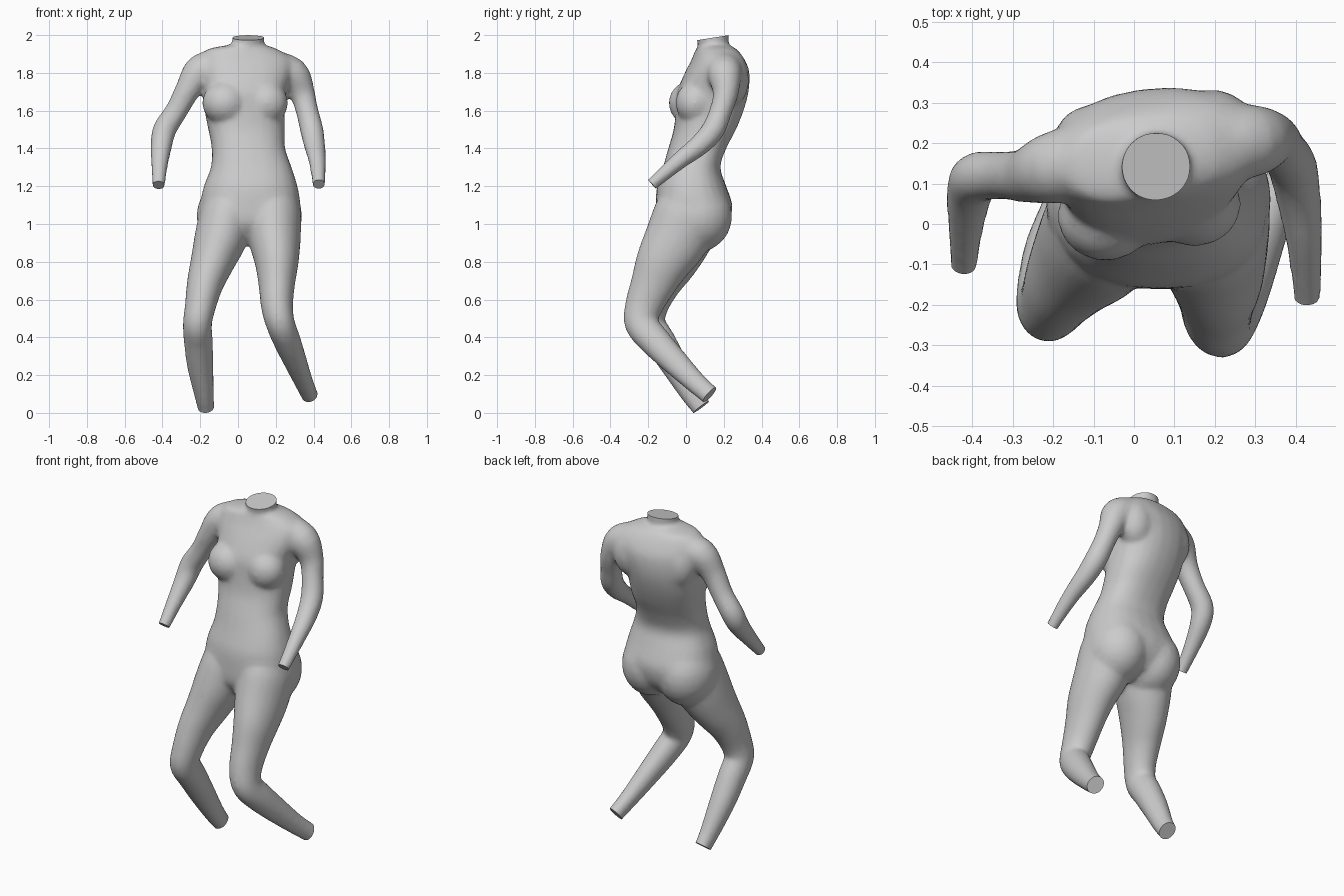
import bpy
import bmesh
import math
from mathutils import Matrix, Vector

cube = bpy.data.objects.get("Cube")
if cube:
    bpy.data.objects.remove(cube, do_unlink=True)

SIDES = 24
STEPS = 4
SPARE = 0.04  # extra length beyond each cut end


def spline(rows):
    """Smoothly interpolate rows of numbers (Catmull-Rom)."""
    rows = [Vector(r) for r in rows]
    last = len(rows) - 1
    out = []
    for i in range(last):
        a, b, c, d = rows[max(i - 1, 0)], rows[i], rows[i + 1], rows[min(i + 2, last)]
        for s in range(STEPS):
            t = s / STEPS
            out.append(0.5 * (2 * b + (c - a) * t + (2 * a - 5 * b + 4 * c - d) * t * t
                              + (3 * b - a - 3 * c + d) * t ** 3))
    return out + [rows[last]]


def skin(bm, rings, along):
    """Bridge the rings into a closed tube; return its cut end and direction."""
    end = sum(rings[-1], Vector()) / SIDES
    rings.append([p + along * SPARE for p in rings[-1]])
    loops = [[bm.verts.new(p) for p in ring] for ring in rings]
    faces = [bm.faces.new(loops[0]), bm.faces.new(loops[-1])]
    for low, high in zip(loops, loops[1:]):
        for i in range(SIDES):
            j = (i + 1) % SIDES
            faces.append(bm.faces.new((low[i], low[j], high[j], high[i])))
    bmesh.ops.recalc_face_normals(bm, faces=faces)
    return end, along


def circle(power=1):
    for i in range(SIDES):
        angle = math.tau * i / SIDES
        yield [math.copysign(abs(v) ** power, v) for v in (math.cos(angle), math.sin(angle))]


def trunk(bm, rows):
    """Level, slightly boxy rings: height, centre x, centre y, half width, half depth."""
    rings = []
    for z, cx, cy, rx, ry in spline(rows):
        yaw = Matrix.Rotation(math.radians(8) * min(max((z - 1.2) / 0.3, 0), 1), 3, "Z")
        power = 0.85 if z < 1.93 else 1
        rings.append([Vector((cx, cy, z)) + yaw @ Vector((rx * c, ry * s, 0))
                      for c, s in circle(power)])
    return skin(bm, rings, Vector((0, 0, 1)))


def limb(bm, rows):
    """Rings square to a path: x, y, z, half width, half depth."""
    pts = spline([r if len(r) == 5 else r + r[-1:] for r in rows])
    rings = []
    for i, p in enumerate(pts):
        centre = Vector(p[:3])
        along = (Vector(pts[min(i + 1, len(pts) - 1)][:3])
                 - Vector(pts[max(i - 1, 0)][:3])).normalized()
        depth = Vector((0, 1, 0))
        depth = (depth - depth.dot(along) * along).normalized()
        width = depth.cross(along)
        rings.append([centre + width * p[3] * c + depth * p[4] * s for c, s in circle()])
    return skin(bm, rings, along)


def mound(bm, centre, radii):
    bmesh.ops.create_uvsphere(bm, u_segments=SIDES, v_segments=12, radius=1,
                              matrix=Matrix.Translation(centre) @ Matrix.Diagonal((*radii, 1)))


def cut_flat(bm, end, along):
    """Trim the spare length off one end and cap it."""
    faces = [f for f in bm.faces if (f.calc_center_median() - end).length < 0.14
             and abs((f.calc_center_median() - end).dot(along)) < SPARE * 1.5]
    geom = faces + list({e for f in faces for e in f.edges} | {v for f in faces for v in f.verts})
    bmesh.ops.bisect_plane(bm, geom=geom, plane_co=end, plane_no=along, clear_outer=True)
    bmesh.ops.holes_fill(bm, edges=[e for e in bm.edges if e.is_boundary], sides=0)


bm = bmesh.new()
ends = []

# Torso from pelvis to cut neck
neck, up = trunk(bm, [
    (0.92, 0.05, 0.03, 0.13, 0.13),
    (1.0, 0.058, 0.035, 0.25, 0.19),
    (1.1, 0.065, 0.042, 0.265, 0.203),
    (1.2, 0.067, 0.03, 0.248, 0.183),
    (1.3, 0.07, 0.03, 0.214, 0.152),
    (1.4, 0.055, 0.06, 0.195, 0.153),
    (1.5, 0.045, 0.1, 0.203, 0.163),
    (1.6, 0.035, 0.125, 0.212, 0.178),
    (1.7, 0.035, 0.142, 0.222, 0.187),
    (1.8, 0.045, 0.165, 0.247, 0.167),
    (1.87, 0.045, 0.17, 0.247, 0.135),
    (1.925, 0.025, 0.16, 0.185, 0.105),
    (1.95, 0.05, 0.145, 0.09, 0.082),
    (1.985, 0.055, 0.14, 0.087, 0.087),
])
ends.append((neck, (up - Vector((0, 0.16, 0))).normalized()))

# Chest, shoulder blades and seat
mound(bm, (-0.07, 0.02, 1.64), (0.12, 0.112, 0.115))
mound(bm, (0.15, 0.05, 1.64), (0.115, 0.106, 0.115))
mound(bm, (-0.1, 0.2, 1.75), (0.1, 0.095, 0.14))
mound(bm, (0.19, 0.235, 1.76), (0.11, 0.098, 0.14))
for x in (-0.055, 0.175):
    mound(bm, (x, 0.06, 1.04), (0.165, 0.185, 0.19))

# Right arm
ends.append(limb(bm, [
    (-0.08, 0.17, 1.835, 0.09),
    (-0.195, 0.14, 1.81, 0.09),
    (-0.265, 0.12, 1.71, 0.068),
    (-0.325, 0.12, 1.6, 0.06),
    (-0.388, 0.115, 1.5, 0.063),
    (-0.405, 0.08, 1.42, 0.058),
    (-0.415, 0, 1.32, 0.046),
    (-0.42, -0.1, 1.205, 0.034),
]))

# Left arm
ends.append(limb(bm, [
    (0.17, 0.2, 1.825, 0.095),
    (0.285, 0.205, 1.79, 0.092),
    (0.34, 0.21, 1.69, 0.068),
    (0.365, 0.185, 1.6, 0.06),
    (0.39, 0.145, 1.5, 0.062),
    (0.405, 0.075, 1.42, 0.057),
    (0.42, -0.04, 1.33, 0.046),
    (0.428, -0.18, 1.21, 0.034),
]))

# Right leg
ends.append(limb(bm, [
    (-0.02, 0.04, 1.2, 0.09, 0.1),
    (-0.05, 0.02, 1.08, 0.14, 0.175),
    (-0.09, -0.03, 0.93, 0.14, 0.172),
    (-0.135, -0.085, 0.8, 0.117, 0.147),
    (-0.175, -0.145, 0.68, 0.097, 0.116),
    (-0.2, -0.19, 0.56, 0.082, 0.095),
    (-0.215, -0.198, 0.47, 0.077, 0.09),
    (-0.21, -0.14, 0.38, 0.077, 0.084),
    (-0.2, -0.06, 0.25, 0.07, 0.074),
    (-0.18, 0.03, 0.1, 0.053, 0.06),
    (-0.17, 0.08, 0.03, 0.045, 0.054),
]))

# Left leg
ends.append(limb(bm, [
    (0.15, 0.04, 1.2, 0.09, 0.1),
    (0.18, 0.02, 1.08, 0.148, 0.175),
    (0.193, -0.045, 0.93, 0.14, 0.172),
    (0.205, -0.12, 0.8, 0.117, 0.147),
    (0.205, -0.175, 0.68, 0.097, 0.12),
    (0.207, -0.225, 0.56, 0.085, 0.1),
    (0.225, -0.235, 0.47, 0.077, 0.09),
    (0.26, -0.165, 0.38, 0.073, 0.084),
    (0.3, -0.07, 0.28, 0.063, 0.074),
    (0.345, 0.04, 0.17, 0.051, 0.06),
    (0.378, 0.125, 0.095, 0.045, 0.054),
]))

mesh = bpy.data.meshes.new("body")
bm.to_mesh(mesh)
bm.free()
body = bpy.data.objects.new("body", mesh)
bpy.context.collection.objects.link(body)

# Fuse the parts into one skin
fuse = body.modifiers.new("fuse", "REMESH")
fuse.mode = "VOXEL"
fuse.voxel_size = 0.011
soften = body.modifiers.new("soften", "SMOOTH")
soften.factor = 0.5
soften.iterations = 16
reduce = body.modifiers.new("reduce", "DECIMATE")
reduce.ratio = 0.3

bpy.ops.object.select_all(action="DESELECT")
body.select_set(True)
bpy.context.view_layer.objects.active = body
bpy.ops.object.convert(target="MESH")

# Flat cut ends, then stand on the ground
bm = bmesh.new()
bm.from_mesh(body.data)
for end, along in ends:
    cut_flat(bm, end, along)
bmesh.ops.translate(bm, verts=bm.verts, vec=(0, 0, -min(v.co.z for v in bm.verts)))
bm.to_mesh(body.data)
bm.free()

# Plain grey skin
grey = bpy.data.materials.new("light grey")
grey.use_nodes = True
colour = (0.6, 0.6, 0.6, 1)
grey.diffuse_color = colour
grey.node_tree.nodes["Principled BSDF"].inputs["Base Color"].default_value = colour
body.data.materials.clear()
body.data.materials.append(grey)
bpy.ops.object.shade_smooth_by_angle(angle=math.radians(40))
